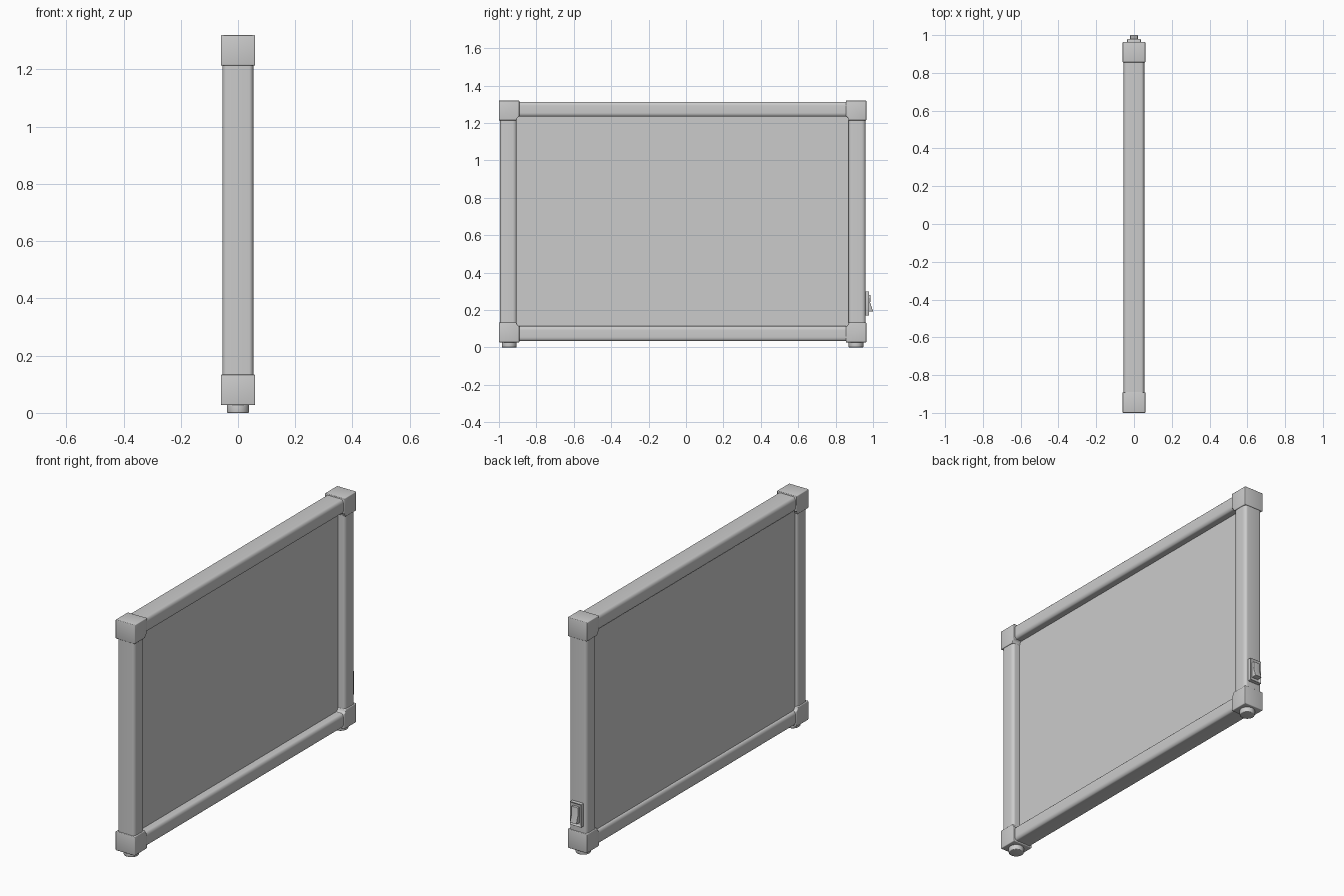
import bpy, bmesh, math
from mathutils import Vector

if "Cube" in bpy.data.objects:
    bpy.data.objects.remove(bpy.data.objects["Cube"])

CY, CZ = -0.018, 0.6735      # centre of the frame in y and z


def finish(ob, bevel=0.0, angle=35):
    bpy.context.view_layer.objects.active = ob
    for o in bpy.context.selected_objects:
        o.select_set(False)
    ob.select_set(True)
    if bevel:
        m = ob.modifiers.new("bevel", 'BEVEL')
        m.width, m.segments, m.limit_method = bevel, 3, 'ANGLE'
        bpy.ops.object.modifier_apply(modifier=m.name)
    bpy.ops.object.shade_smooth_by_angle(angle=math.radians(angle))
    return ob


def from_bmesh(name, bm):
    bmesh.ops.recalc_face_normals(bm, faces=bm.faces)
    me = bpy.data.meshes.new(name)
    bm.to_mesh(me)
    bm.free()
    ob = bpy.data.objects.new(name, me)
    bpy.context.collection.objects.link(ob)
    return ob


def prism(name, pts, place, a, b):
    """Extrude a 2D outline from a to b; place(u, v, w) gives xyz."""
    bm = bmesh.new()
    f = bm.faces.new([bm.verts.new(place(u, v, a)) for u, v in pts])
    r = bmesh.ops.extrude_face_region(bm, geom=[f])
    d = Vector(place(0, 0, b)) - Vector(place(0, 0, a))
    bmesh.ops.translate(bm, vec=d, verts=[e for e in r["geom"] if isinstance(e, bmesh.types.BMVert)])
    return from_bmesh(name, bm)


def box(name, lo, hi):
    pts = [(lo[0], lo[1]), (hi[0], lo[1]), (hi[0], hi[1]), (lo[0], hi[1])]
    return prism(name, pts, lambda u, v, w: (u, v, w), lo[2], hi[2])


def rail_section(inner, outer, rx=0.016, rd=0.022, n=6):
    """Rounded rectangle: x across, distance from frame centre along v."""
    pts = []
    mid, half = (inner + outer) / 2, (outer - inner) / 2
    for q, (sx, sv) in enumerate([(1, 1), (-1, 1), (-1, -1), (1, -1)]):
        for i in range(n + 1):
            t = math.pi / 2 * (q + i / n)
            pts.append((sx * (0.055 - rx) + rx * math.cos(t),
                        mid + sv * (half - rd) + rd * math.sin(t)))
    return pts


# frame rails
for s, side in ((-1, "front"), (1, "back")):
    finish(prism(side + "_post", rail_section(0.888, 0.977),
                 lambda u, v, w: (u, CY + s * v, w), 0.08, 1.27))
for s, side in ((-1, "bottom"), (1, "top")):
    finish(prism(side + "_rail", rail_section(0.560, 0.640),
                 lambda u, v, w: (u, w, CZ + s * v), CY - 0.93, CY + 0.93))

# panel, set off-centre so one side is recessed deeper
box("panel", (-0.04, CY - 0.92, CZ - 0.6), (0.01, CY + 0.92, CZ + 0.6))

# corner blocks with a notched inner corner, and feet
outline = [(0.873, 0.560), (0.888, 0.560), (0.888, 0.540), (0.982, 0.540),
           (0.982, 0.6465), (0.873, 0.6465)]
outline[1:2] = [(0.880, 0.557), (0.885, 0.551)]
for sy, a in ((-1, "front"), (1, "back")):
    for sz, b in ((-1, "bottom"), (1, "top")):
        finish(prism(f"{a}_{b}_corner", outline,
                     lambda u, v, w: (w, CY + sy * u, CZ + sz * v), -0.06, 0.06), 0.004)
    bpy.ops.mesh.primitive_cylinder_add(vertices=40, radius=0.039, depth=0.035,
                                        location=(0, CY + sy * 0.927, 0.0175))
    foot = bpy.context.object
    foot.name = a + "_foot"
    finish(foot, 0.004)

# switch housing with a recessed well
housing = box("switch_housing", (-0.036, 0.95, 0.170), (0.036, 0.980, 0.300))
bm = bmesh.new()
bm.from_mesh(housing.data)
face = max(bm.faces, key=lambda f: f.calc_center_median().y)
bmesh.ops.inset_region(bm, faces=[face], thickness=0.013)
bmesh.ops.translate(bm, vec=(0, -0.008, 0), verts=face.verts)
bm.to_mesh(housing.data)
bm.free()
finish(housing, 0.003)

# tilted rocker
rocker = [(0.965, 0.190), (1.0, 0.193), (0.985, 0.238), (0.986, 0.280), (0.965, 0.280)]
finish(prism("switch_rocker", rocker, lambda u, v, w: (w, u, v), -0.020, 0.020), 0.0015)
